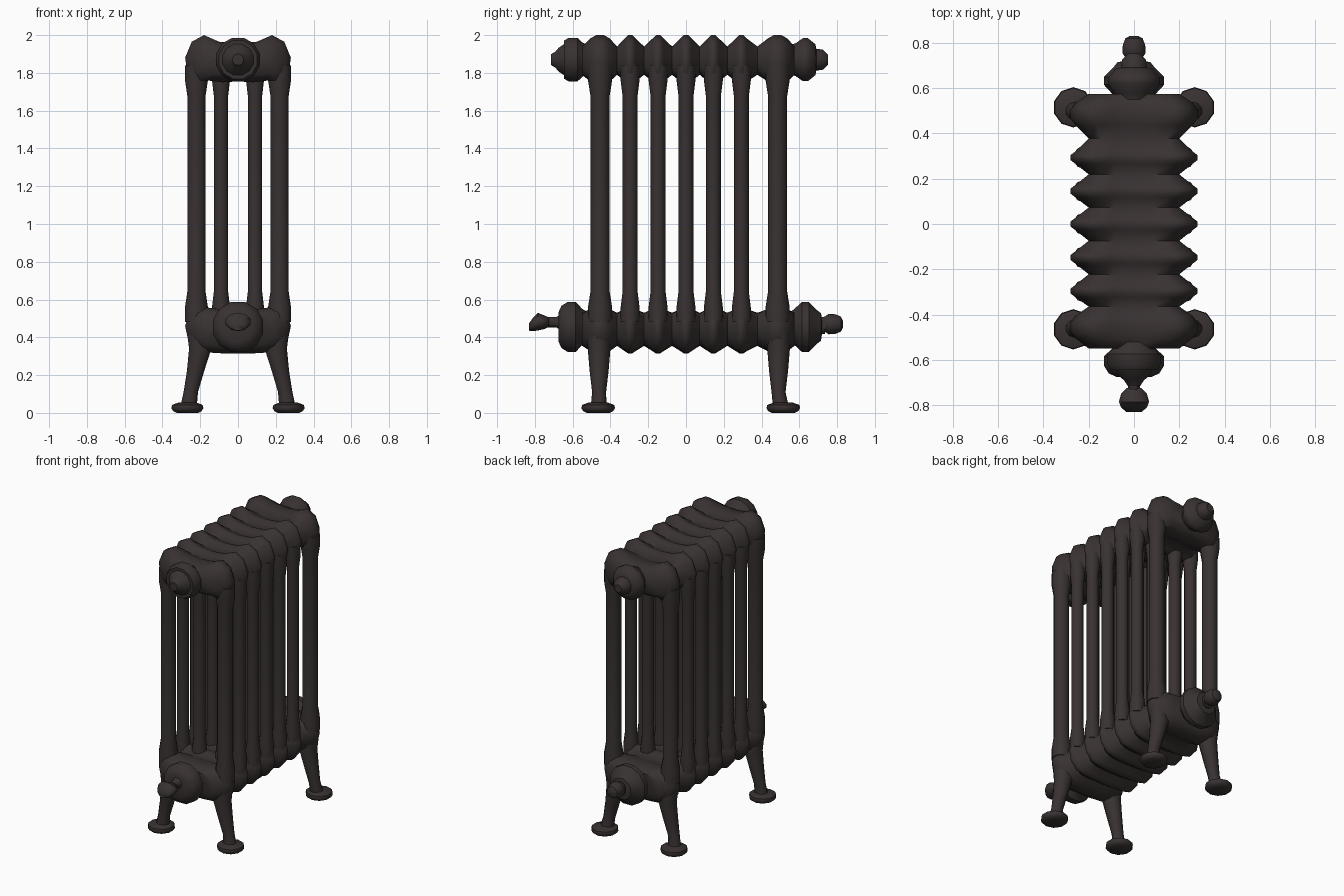
import bpy, bmesh, math
from mathutils import Vector, Matrix

if "Cube" in bpy.data.objects:
    bpy.data.objects.remove(bpy.data.objects["Cube"], do_unlink=True)

iron = bpy.data.materials.new("dark cast iron")
iron.use_nodes = True
COLOUR = (0.04, 0.031, 0.031, 1)
iron.diffuse_color = COLOUR
iron.node_tree.nodes["Principled BSDF"].inputs["Base Color"].default_value = COLOUR


def loft(name, rings, angle=50):
    """Skin a list of equal rings of points and cap both ends."""
    bm = bmesh.new()
    loops = [[bm.verts.new(p) for p in ring] for ring in rings]
    n = len(loops[0])
    for a, b in zip(loops, loops[1:]):
        for i in range(n):
            bm.faces.new((a[i], a[(i + 1) % n], b[(i + 1) % n], b[i]))
    bm.faces.new(loops[0])
    bm.faces.new(loops[-1])
    bmesh.ops.recalc_face_normals(bm, faces=bm.faces)
    mesh = bpy.data.meshes.new(name)
    bm.to_mesh(mesh)
    bm.free()
    mesh.materials.append(iron)
    obj = bpy.data.objects.new(name, mesh)
    bpy.context.collection.objects.link(obj)
    bpy.ops.object.select_all(action="DESELECT")
    obj.select_set(True)
    bpy.context.view_layer.objects.active = obj
    bpy.ops.object.shade_smooth_by_angle(angle=math.radians(angle))
    return obj


def circle(centre, rx, ry, sides, axis="z"):
    pts = []
    for i in range(sides):
        a = 2 * math.pi * (i + 0.5) / sides
        u, v = rx * math.cos(a), ry * math.sin(a)
        pts.append(Vector(centre) + Vector((u, v, 0) if axis == "z" else (u, 0, v)))
    return pts


def upright(name, stations, sides=10):
    """Vertical tube from (x, y, z, rx, ry) stations."""
    loft(name, [circle(s[:3], s[3], s[4], sides) for s in stations])


def turned(name, z, profile, sides=12):
    """Fitting turned about the y axis from (y, radius) pairs."""
    loft(name, [circle((0, y, z), r, r, sides, "y") for y, r in profile], 40)


# Sections along the length, as (y, half width of the ridge)
sections = [(-0.455, 0.05), (-0.296, 0.028), (-0.148, 0.028), (0, 0.028),
            (0.145, 0.028), (0.293, 0.028), (0.485, 0.05)]


def header(name, ridge, valley, ends):
    """Ribbed header: half profiles swell at each section and shrink between."""
    def ring(y, t):
        half = [Vector(v).lerp(Vector(r), t) for r, v in zip(ridge, valley)]
        full = half + [Vector((-p.x, p.y)) for p in half[-2:0:-1]]
        return [(p.x, y, p.y) for p in full]
    rings = [ring(ends[0], 0)]
    for i, (y, w) in enumerate(sections):
        rings += [ring(y - w, 0.72), ring(y - w * 0.4, 1),
                  ring(y + w * 0.4, 1), ring(y + w, 0.72)]
        if i + 1 < len(sections):
            y2, w2 = sections[i + 1]
            rings.append(ring((y + w + y2 - w2) / 2, 0))
    rings.append(ring(ends[1], 0))
    loft(name, rings, 60)


header("top_header",
       [(0, 1.955), (0.1, 1.965), (0.18, 2.0), (0.245, 1.965), (0.28, 1.88),
        (0.265, 1.78), (0.22, 1.735), (0.16, 1.76), (0.08, 1.75), (0, 1.755)],
       [(0, 1.93), (0.08, 1.935), (0.14, 1.94), (0.18, 1.92), (0.2, 1.87),
        (0.19, 1.83), (0.17, 1.8), (0.13, 1.79), (0.08, 1.79), (0, 1.79)],
       (-0.55, 0.575))
header("bottom_header",
       [(0, 0.55), (0.1, 0.55), (0.18, 0.56), (0.25, 0.55), (0.28, 0.46),
        (0.265, 0.39), (0.22, 0.335), (0.16, 0.32), (0.08, 0.315), (0, 0.315)],
       [(0, 0.53), (0.08, 0.53), (0.14, 0.525), (0.18, 0.5), (0.2, 0.45),
        (0.19, 0.41), (0.17, 0.38), (0.13, 0.36), (0.08, 0.355), (0, 0.355)],
       (-0.55, 0.575))

# Columns: end sections have two thick ones, inner sections have four
for n, (y, w) in enumerate(sections):
    is_end = n in (0, len(sections) - 1)
    for x in ((-0.22, 0.22) if is_end else (-0.22, -0.09, 0.09, 0.22)):
        r = 0.051 if is_end else 0.04
        f = r * 1.25
        upright(f"column_{n + 1}", [(x, y, 0.48, f, f), (x, y, 0.56, f, f),
                (x, y, 0.64, r, r), (x, y, 1.68, r, r),
                (x, y, 1.76, f, f), (x, y, 1.84, f, f)])

# Splayed legs with round feet
for y, foot_y in ((-0.46, -0.465), (0.49, 0.515)):
    for s in (-1, 1):
        upright("leg", [(s * 0.205, y, 0.46, 0.072, 0.062), (s * 0.2, y, 0.34, 0.062, 0.06),
                        (s * 0.225, y, 0.22, 0.048, 0.05), (s * 0.25, y, 0.11, 0.04, 0.037),
                        (s * 0.262, (y + foot_y) / 2, 0.03, 0.046, 0.042)])
        upright("foot", [(s * 0.268, foot_y, z, r, r) for z, r in
                         ((0, 0.06), (0.01, 0.08), (0.025, 0.089), (0.042, 0.085), (0.055, 0.05))])

# End plugs of both headers
turned("front_top_plug", 1.87, [(-0.52, 0.08), (-0.55, 0.095), (-0.575, 0.12), (-0.62, 0.12),
       (-0.645, 0.105), (-0.645, 0.085), (-0.675, 0.065), (-0.69, 0.045), (-0.714, 0.03)])
turned("back_top_plug", 1.87, [(0.55, 0.08), (0.58, 0.09), (0.62, 0.118), (0.645, 0.118),
       (0.685, 0.085), (0.69, 0.06), (0.725, 0.055), (0.752, 0.028)])
turned("back_bottom_plug", 0.455, [(0.55, 0.08), (0.575, 0.1), (0.615, 0.138), (0.65, 0.138),
       (0.69, 0.095), (0.715, 0.075), (0.72, 0.038), (0.735, 0.04)])
turned("back_bottom_knob", 0.47, [(0.71, 0.035), (0.735, 0.04), (0.755, 0.054),
       (0.79, 0.052), (0.82, 0.04), (0.83, 0.02)], 10)
turned("front_bottom_plug", 0.455, [(-0.52, 0.08), (-0.55, 0.1), (-0.585, 0.138), (-0.625, 0.138),
       (-0.66, 0.115), (-0.675, 0.08)])

# Inlet valve: thin stem and a flared flattened handle
turned("valve_stem", 0.48, [(-0.66, 0.05), (-0.685, 0.03), (-0.76, 0.028)], 8)
loft("valve_handle", [circle((0, y, z), rx, rz, 10, "y") for y, z, rx, rz in
     ((-0.725, 0.48, 0.035, 0.025), (-0.75, 0.48, 0.06, 0.036), (-0.785, 0.483, 0.07, 0.047),
      (-0.81, 0.468, 0.06, 0.035), (-0.83, 0.455, 0.035, 0.02))])
